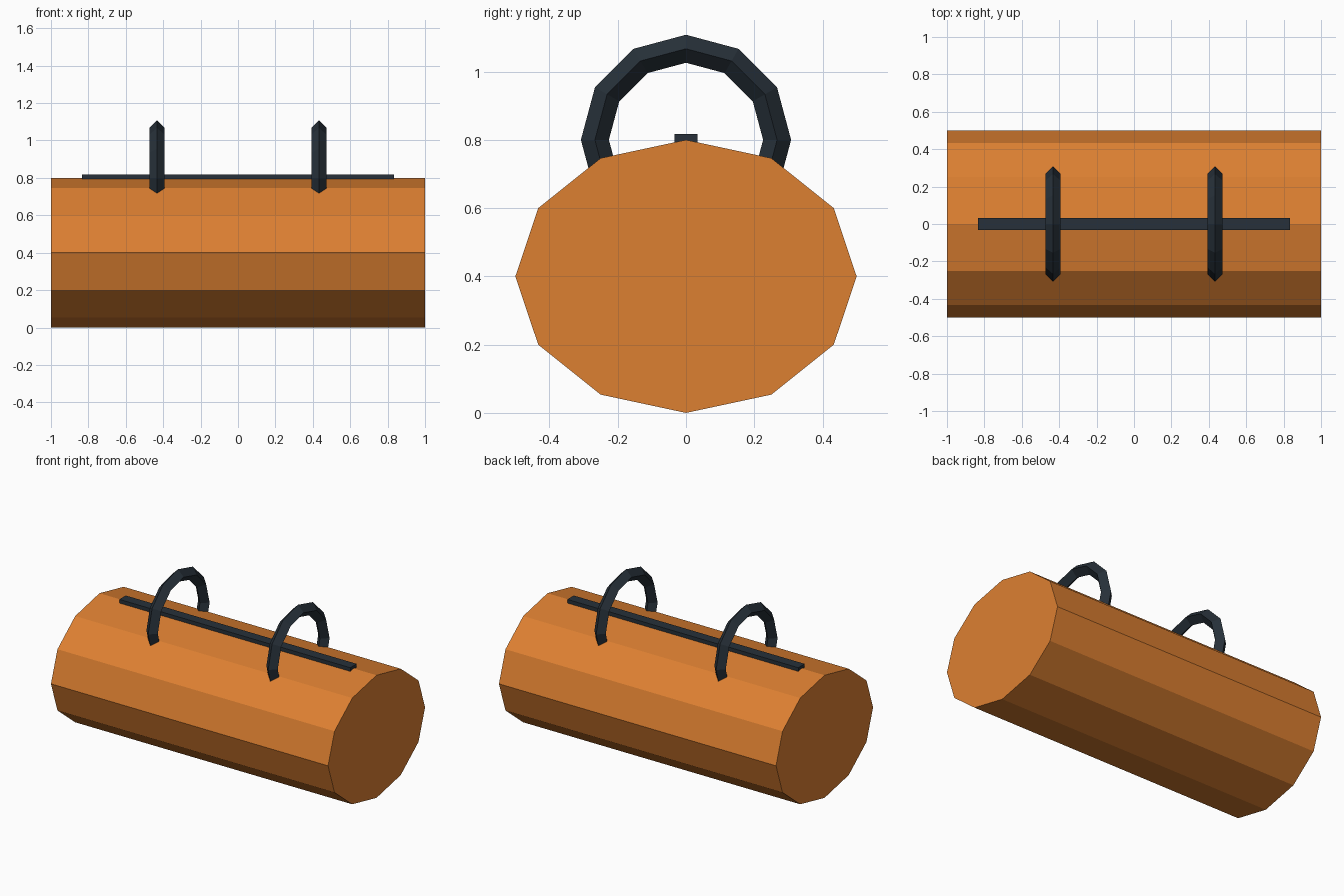
import bpy, math

if "Cube" in bpy.data.objects:
    bpy.data.objects.remove(bpy.data.objects["Cube"])


def material(name, rgb):
    m = bpy.data.materials.new(name)
    m.diffuse_color = (*rgb, 1)
    m.use_nodes = True
    m.node_tree.nodes["Principled BSDF"].inputs["Base Color"].default_value = m.diffuse_color
    return m


ORANGE = material("orange fabric", (0.72, 0.215, 0.031))
DARK = material("dark strap", (0.02, 0.03, 0.041))


def add_part(name, verts, faces, mat, location):
    mesh = bpy.data.meshes.new(name)
    mesh.from_pydata(verts, [], faces)
    mesh.materials.append(mat)
    obj = bpy.data.objects.new(name, mesh)
    obj.location = location
    bpy.context.collection.objects.link(obj)
    return obj


def ring(count):
    return [(math.cos(math.tau * i / count), math.sin(math.tau * i / count))
            for i in range(count)]


# Bag body: twelve-sided oval barrel lying along x
N = 12
verts = [(x, 0.5 * c, 0.4 * s) for x in (-1, 1) for c, s in ring(N)]
faces = [(i, (i + 1) % N, N + (i + 1) % N, N + i)[::-1] for i in range(N)]
faces += [tuple(range(N))[::-1], tuple(range(N, 2 * N))]
add_part("bag_body", verts, [f if len(f) > 4 else f[::-1] for f in faces],
         ORANGE, (0, 0, 0.4))

# Handles: rings with a diamond cross-section, sunk halfway into the body
R, r, M = 0.267, 0.041, 4
verts = [(r * q, (R + r * p) * c, (R + r * p) * s)
         for c, s in ring(N) for p, q in ring(M)]
faces = [(i * M + j, (i + 1) % N * M + j,
          (i + 1) % N * M + (j + 1) % M, i * M + (j + 1) % M)
         for i in range(N) for j in range(M)]
for side, x in (("left", -0.433), ("right", 0.433)):
    add_part(side + "_handle", verts, faces, DARK, (x, 0, 0.8))

# Zip strip along the top ridge
bpy.ops.mesh.primitive_cube_add(size=1, location=(0, 0, 0.8))
zip_strip = bpy.context.object
zip_strip.name = "zip_strip"
zip_strip.scale = (1.667, 0.066, 0.034)
zip_strip.data.materials.append(DARK)

# Make every surface face outward
import bmesh
for obj in bpy.context.collection.objects:
    bm = bmesh.new()
    bm.from_mesh(obj.data)
    bmesh.ops.recalc_face_normals(bm, faces=bm.faces)
    bm.to_mesh(obj.data)
    bm.free()
